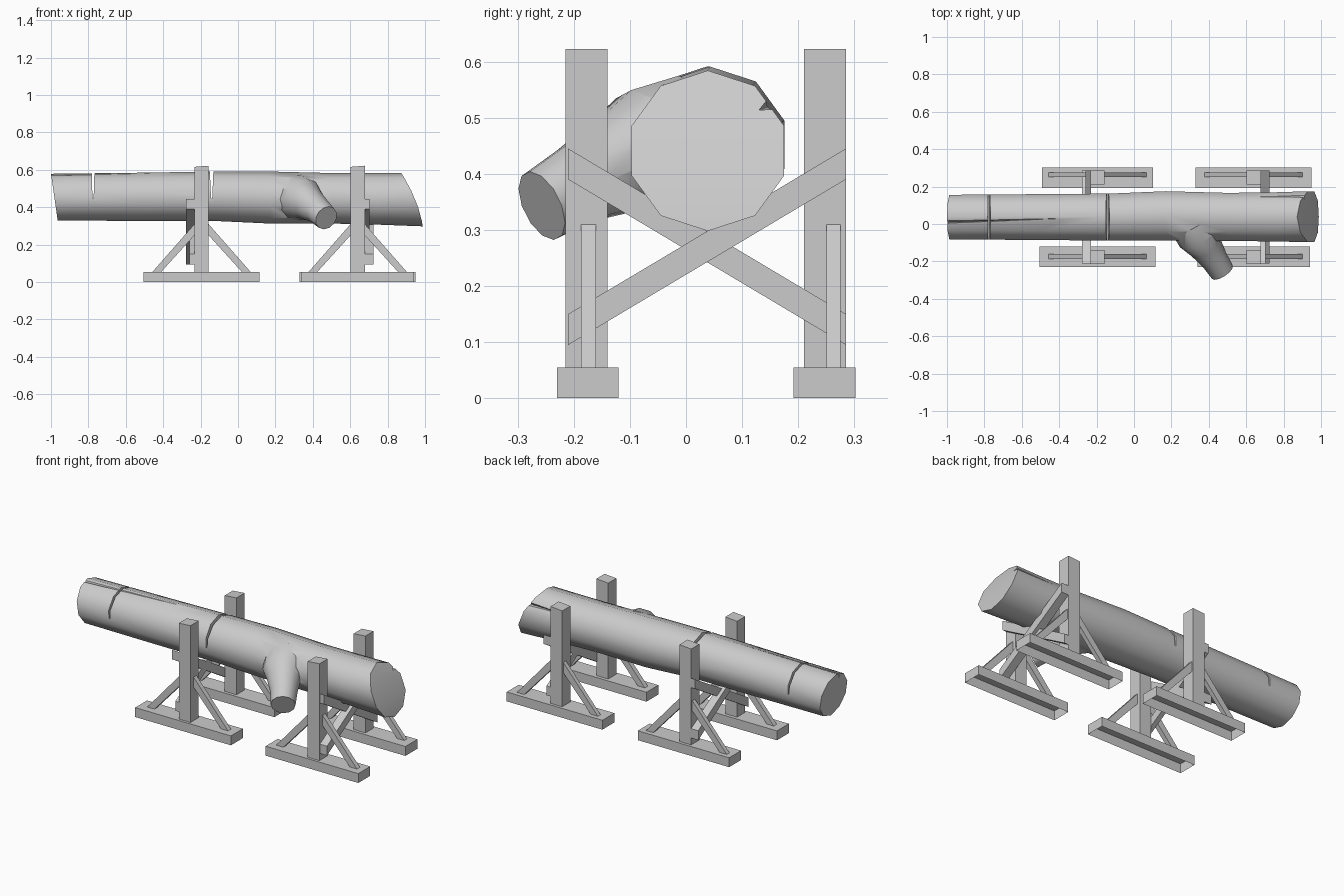
import bpy, bmesh, math
from mathutils import Vector

if "Cube" in bpy.data.objects:
    bpy.data.objects.remove(bpy.data.objects["Cube"], do_unlink=True)

COLOUR = (0.6, 0.6, 0.6, 1)
grey = bpy.data.materials.new("plain_grey")
grey.use_nodes = True
grey.diffuse_color = COLOUR
grey.node_tree.nodes["Principled BSDF"].inputs["Base Color"].default_value = COLOUR


def build(name, verts, faces):
    bm = bmesh.new()
    vs = [bm.verts.new(v) for v in verts]
    for f in faces:
        bm.faces.new([vs[i] for i in f])
    bmesh.ops.recalc_face_normals(bm, faces=bm.faces)
    mesh = bpy.data.meshes.new(name)
    bm.to_mesh(mesh)
    bm.free()
    mesh.materials.append(grey)
    obj = bpy.data.objects.new(name, mesh)
    bpy.context.collection.objects.link(obj)
    return obj


def loft(name, rings, caps):
    """Skin a list of equal rings; caps are face index lists within a ring."""
    n = len(rings[0])
    faces = [(k * n + i, k * n + (i + 1) % n, (k + 1) * n + (i + 1) % n, (k + 1) * n + i)
             for k in range(len(rings) - 1) for i in range(n)]
    last = (len(rings) - 1) * n
    faces += [tuple(caps_f) for caps_f in caps]
    faces += [tuple(i + last for i in caps_f) for caps_f in caps]
    return build(name, [v for r in rings for v in r], faces)


def prism(name, axis, outline, lo, hi):
    """Extrude a 2D outline along x or y."""
    place = (lambda p, d: (d, p[0], p[1])) if axis == "x" else (lambda p, d: (p[0], d, p[1]))
    return loft(name, [[place(p, d) for p in outline] for d in (lo, hi)], [range(len(outline))])


def combine(target, tool, operation):
    mod = target.modifiers.new("cut", "BOOLEAN")
    mod.object, mod.operation, mod.solver = tool, operation, "EXACT"
    bpy.context.view_layer.objects.active = target
    bpy.ops.object.modifier_apply(modifier=mod.name)
    bpy.data.objects.remove(tool, do_unlink=True)


# Trunk: ten-sided rings (x, y centre, z centre, radius), ends sawn at a slant
SIDES = 10
trunk = [(-0.982, 0.037, 0.454, 0.125), (-0.5, 0.037, 0.456, 0.129), (-0.13, 0.037, 0.459, 0.132),
         (0.17, 0.043, 0.452, 0.139), (0.5, 0.038, 0.448, 0.135), (0.75, 0.038, 0.445, 0.138),
         (0.93, 0.039, 0.441, 0.143)]
rings = []
for k, (x, y, z, r) in enumerate(trunk):
    ring = []
    for i in range(SIDES):
        a = math.tau * i / SIDES
        c = math.cos(a)
        shift = 0
        if k == 0:
            shift = -0.018 * c
        elif k == len(trunk) - 1:
            shift = -0.058 * c + 0.018 * (1 - c * c)
        ring.append((x + shift, y + r * math.sin(a), z + r * c))
    rings.append(ring)
strips = [(0, 1, 9), (1, 2, 8, 9), (2, 3, 7, 8), (3, 4, 6, 7), (4, 5, 6)]
log = loft("log", rings, strips)

# Branch stub flaring into the trunk
stub = [((0.31, 0.03, 0.45), 0.135), ((0.345, -0.06, 0.44), 0.118), ((0.385, -0.125, 0.415), 0.09),
        ((0.43, -0.19, 0.383), 0.073), ((0.472, -0.257, 0.343), 0.066)]
direction = (Vector(stub[-1][0]) - Vector(stub[1][0])).normalized()
side = direction.cross(Vector((0, 0, 1))).normalized()
up = side.cross(direction)
branch = [[Vector(c) + r * (side * math.cos(math.tau * i / 12) + up * math.sin(math.tau * i / 12))
           for i in range(12)] for c, r in stub]
combine(log, loft("branch", branch, [range(12)]), "UNION")

# Saw kerfs across the top
for x, w in ((-0.775, 0.009), (-0.141, 0.012)):
    kerf = [(x - w, 0.65), (x + w, 0.65), (x + 0.003, 0.447), (x - 0.003, 0.447)]
    combine(log, prism("kerf", "y", kerf, -0.3, 0.3), "DIFFERENCE")

# Long cracks tapering away from each end
cracks = [([(-1.03, -0.008, 0.62), (-1.03, 0.032, 0.62), (-1.03, 0.008, 0.545)], (-0.22, 0.035, 0.594)),
          ([(1.0, 0.17, 0.57), (1.0, 0.21, 0.515), (1.0, 0.125, 0.512)], (0.35, 0.165, 0.525))]
for base, tip in cracks:
    wedge = build("crack", base + [tip], [(0, 1, 2), (0, 1, 3), (1, 2, 3), (2, 0, 3)])
    combine(log, wedge, "DIFFERENCE")

bpy.ops.object.select_all(action="DESELECT")
log.select_set(True)
bpy.context.view_layer.objects.active = log
bpy.ops.object.shade_smooth_by_angle(angle=math.radians(45))


# Trestles: s points from the posts away from the crossed planks
FOOT = 0.055


def foot(name, x, half, y0, y1):
    outline = [(y0, 0), (y1, 0), (y1, FOOT), (y0, FOOT)]
    obj = prism(name, "x", outline, x - half, x + half)
    bm = bmesh.new()
    bm.from_mesh(obj.data)
    # hollow underside
    bmesh.ops.delete(bm, geom=[f for f in bm.faces if f.normal.z < -0.9], context="FACES_ONLY")
    bm.to_mesh(obj.data)
    bm.free()


def trestle(label, x, s, halves):
    rows = (("front", -0.215, -0.14, -0.23, -0.12, -0.187, -0.16),
            ("back", 0.21, 0.285, 0.192, 0.302, 0.25, 0.275))
    for (row, p0, p1, f0, f1, b0, b1), half in zip(rows, halves):
        foot(f"{label}_{row}_foot", x, half, f0, f1)
        prism(f"{label}_{row}_post", "y",
              [(x - 0.038, FOOT), (x + 0.038, FOOT), (x + 0.038, 0.622), (x - 0.038, 0.616)], p0, p1)
        for d, word in ((-1, "right"), (1, "left")):
            strut = [(x + d * 0.038, 0.31), (x + d * 0.262, FOOT), (x + d * 0.215, FOOT), (x + d * 0.038, 0.25)]
            prism(f"{label}_{row}_{word}_strut", "y", strut, b0, b1)
    # crossed planks, one standing slightly prouder than the other
    for rise, far in ((-s, 0.084), (s, 0.064)):
        low, high = (0.095, 0.39) if rise > 0 else (0.39, 0.095)
        plank = [(-0.21, low), (0.285, high), (0.285, high + 0.055), (-0.21, low + 0.055)]
        near, out = x - s * 0.036, x - s * far
        prism(f"{label}_cross_plank", "x", plank, min(near, out), max(near, out))


trestle("right_trestle", -0.195, 1, (0.31, 0.296))
trestle("left_trestle", 0.64, -1, (0.3, 0.31))
